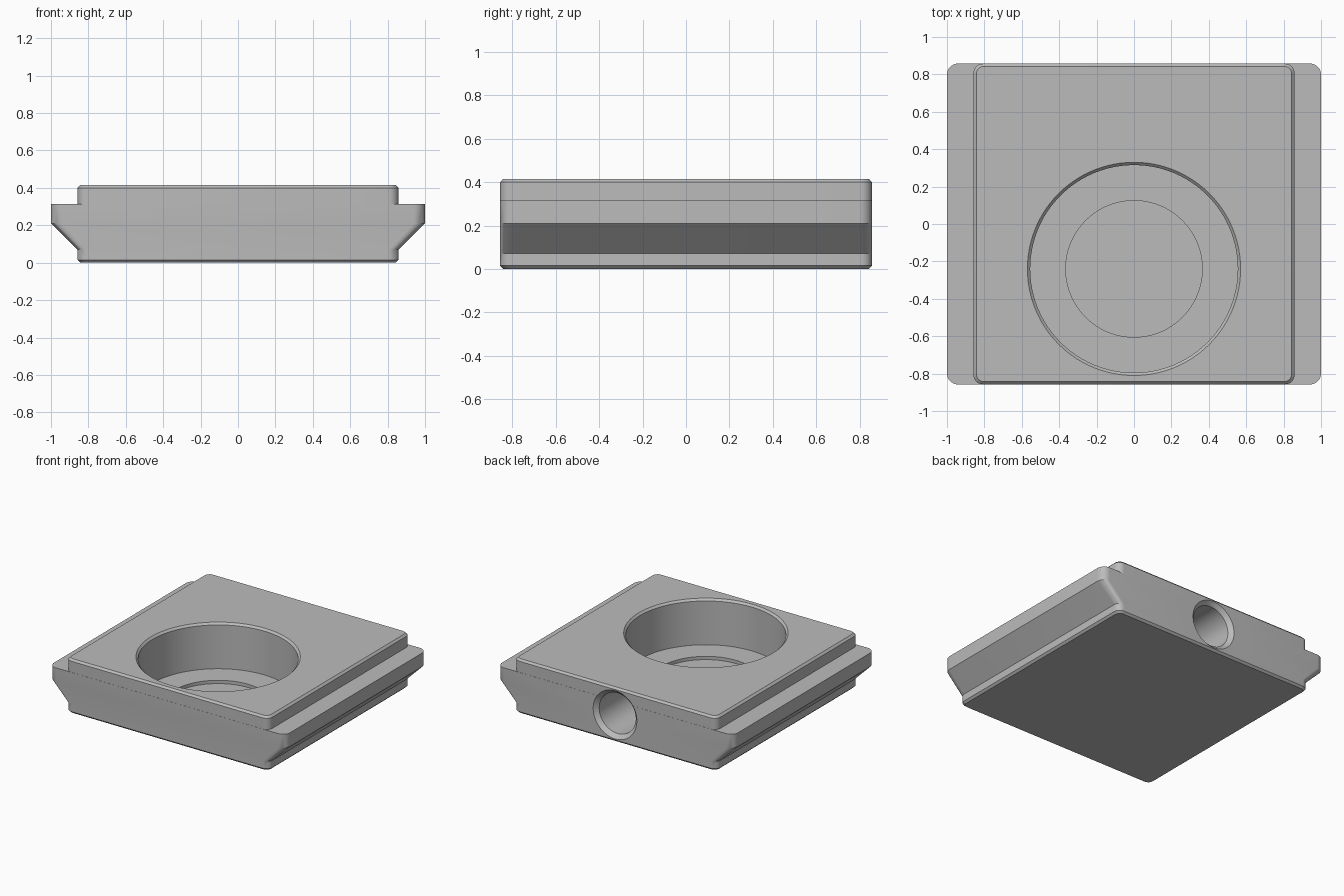
import bpy, bmesh, math
from mathutils import Matrix

if "Cube" in bpy.data.objects:
    bpy.data.objects.remove(bpy.data.objects["Cube"], do_unlink=True)

grey = bpy.data.materials.new("plain grey")
grey.use_nodes = True
grey.diffuse_color = (0.5, 0.5, 0.5, 1)
grey.node_tree.nodes["Principled BSDF"].inputs["Base Color"].default_value = (0.5, 0.5, 0.5, 1)


def rounded_rect(hx, hy, r, steps=8):
    """Outline of a rectangle with rounded corners."""
    points = []
    for i, (sx, sy) in enumerate([(1, 1), (-1, 1), (-1, -1), (1, -1)]):
        for k in range(steps + 1):
            a = math.pi / 2 * (i + k / steps)
            points.append((sx * (hx - r) + r * math.cos(a), sy * (hy - r) + r * math.sin(a)))
    return points


def circle(r, steps=96):
    return [(r * math.cos(math.tau * k / steps), r * math.sin(math.tau * k / steps))
            for k in range(steps)]


def loft(name, sections, matrix=Matrix()):
    """Closed solid through a stack of (z, outline) sections."""
    bm = bmesh.new()
    rings = [[bm.verts.new((x, y, z)) for x, y in outline] for z, outline in sections]
    for low, high in zip(rings, rings[1:]):
        for i in range(len(low)):
            j = (i + 1) % len(low)
            bm.faces.new((low[i], low[j], high[j], high[i]))
    bm.faces.new(rings[0][::-1])
    bm.faces.new(rings[-1])
    bm.transform(matrix)
    bmesh.ops.recalc_face_normals(bm, faces=bm.faces)
    mesh = bpy.data.meshes.new(name)
    bm.to_mesh(mesh)
    bm.free()
    mesh.materials.append(grey)
    obj = bpy.data.objects.new(name, mesh)
    bpy.context.collection.objects.link(obj)
    return obj


# Square block with sloped side rails and chamfered top and bottom rims
H, S, C = 0.415, 0.858, 0.015
block = rounded_rect(S, S, 0.05)
upper = rounded_rect(S, S - 0.001, 0.05)
rail = rounded_rect(1.0, S, 0.06)
body = loft("sliding_block", [
    (0, rounded_rect(S - C, S - C, 0.04)), (C, block), (0.07, block),
    (0.21, rail), (0.315, rail), (0.315, upper), (H - C, upper),
    (H, rounded_rect(S - C, S - C, 0.04))])

# Round pocket with a chamfered rim and a shallow recess in its floor
pocket = loft("pocket_cutter", [
    (0.04, circle(0.365)), (0.065, circle(0.365)), (0.065, circle(0.555)),
    (H - C, circle(0.555)), (H, circle(0.57)), (H + 0.1, circle(0.57))],
    Matrix.Translation((0, -0.24, 0)))

# Blind hole with a chamfered mouth in the back
hole = loft("back_hole_cutter", [
    (-0.45, circle(0.155)), (-0.03, circle(0.155)), (0, circle(0.185)), (0.1, circle(0.185))],
    Matrix.Translation((0, S, 0.208)) @ Matrix.Rotation(-math.pi / 2, 4, "X"))

# Cut the openings, then drop the cutters
bpy.context.view_layer.objects.active = body
body.select_set(True)
for cutter in (pocket, hole):
    cutter.hide_render = True
    cut = body.modifiers.new("cut", "BOOLEAN")
    cut.operation, cut.solver, cut.object = "DIFFERENCE", "EXACT", cutter
    bpy.ops.object.modifier_apply(modifier=cut.name)
    bpy.data.objects.remove(cutter, do_unlink=True)

for other in bpy.context.selected_objects:
    other.select_set(other == body)
bpy.ops.object.shade_smooth_by_angle(angle=math.radians(25))
